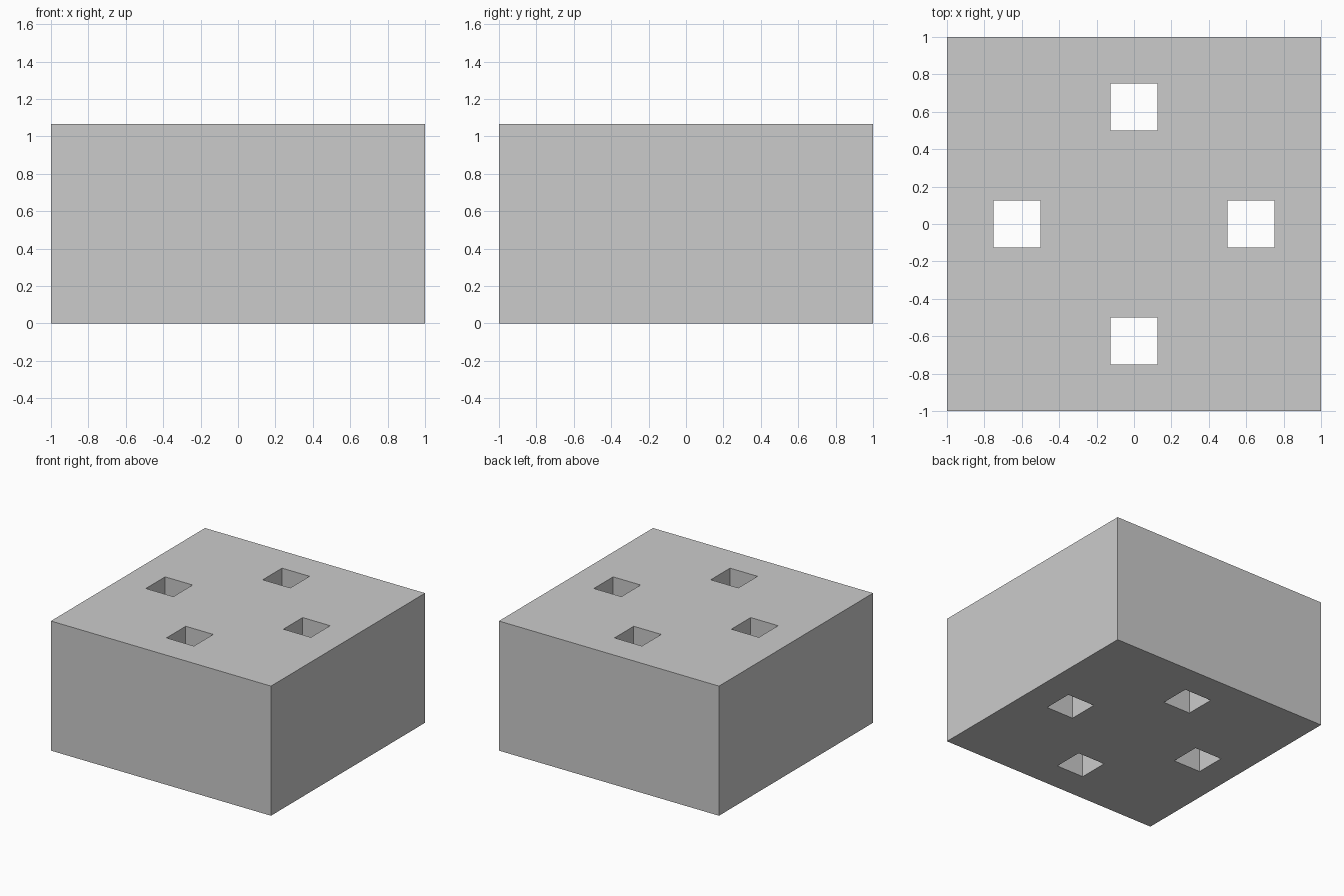
import bpy, bmesh
from mathutils import Matrix, Vector

if "Cube" in bpy.data.objects:
    bpy.data.objects.remove(bpy.data.objects["Cube"])

HEIGHT = 1.065
HOLE = 0.25      # side of each square hole
OFFSET = 0.625   # hole centre distance from the middle


def add_box(bm, centre, size):
    matrix = Matrix.Translation(centre) @ Matrix.Diagonal((*size, 1))
    bmesh.ops.create_cube(bm, size=1, matrix=matrix)


def make_object(name, boxes):
    bm = bmesh.new()
    for centre, size in boxes:
        add_box(bm, Vector(centre), size)
    mesh = bpy.data.meshes.new(name)
    bm.to_mesh(mesh)
    bm.free()
    obj = bpy.data.objects.new(name, mesh)
    bpy.context.collection.objects.link(obj)
    return obj


# Solid block
block = make_object("block", [((0, 0, HEIGHT / 2), (2, 2, HEIGHT))])

# Four square shafts running right through the block
mid = HEIGHT / 2
shafts = [((x * OFFSET, y * OFFSET, mid), (HOLE, HOLE, HEIGHT + 0.4))
          for x, y in ((1, 0), (-1, 0), (0, 1), (0, -1))]
cutter = make_object("hole_cutter", shafts)
cutter.hide_render = True
cutter.hide_set(True)

cut = block.modifiers.new("holes", 'BOOLEAN')
cut.operation = 'DIFFERENCE'
cut.solver = 'EXACT'
cut.object = cutter

# Apply the cut and remove the helper
bpy.context.view_layer.objects.active = block
block.select_set(True)
bpy.ops.object.modifier_apply(modifier=cut.name)
bpy.data.objects.remove(cutter)
